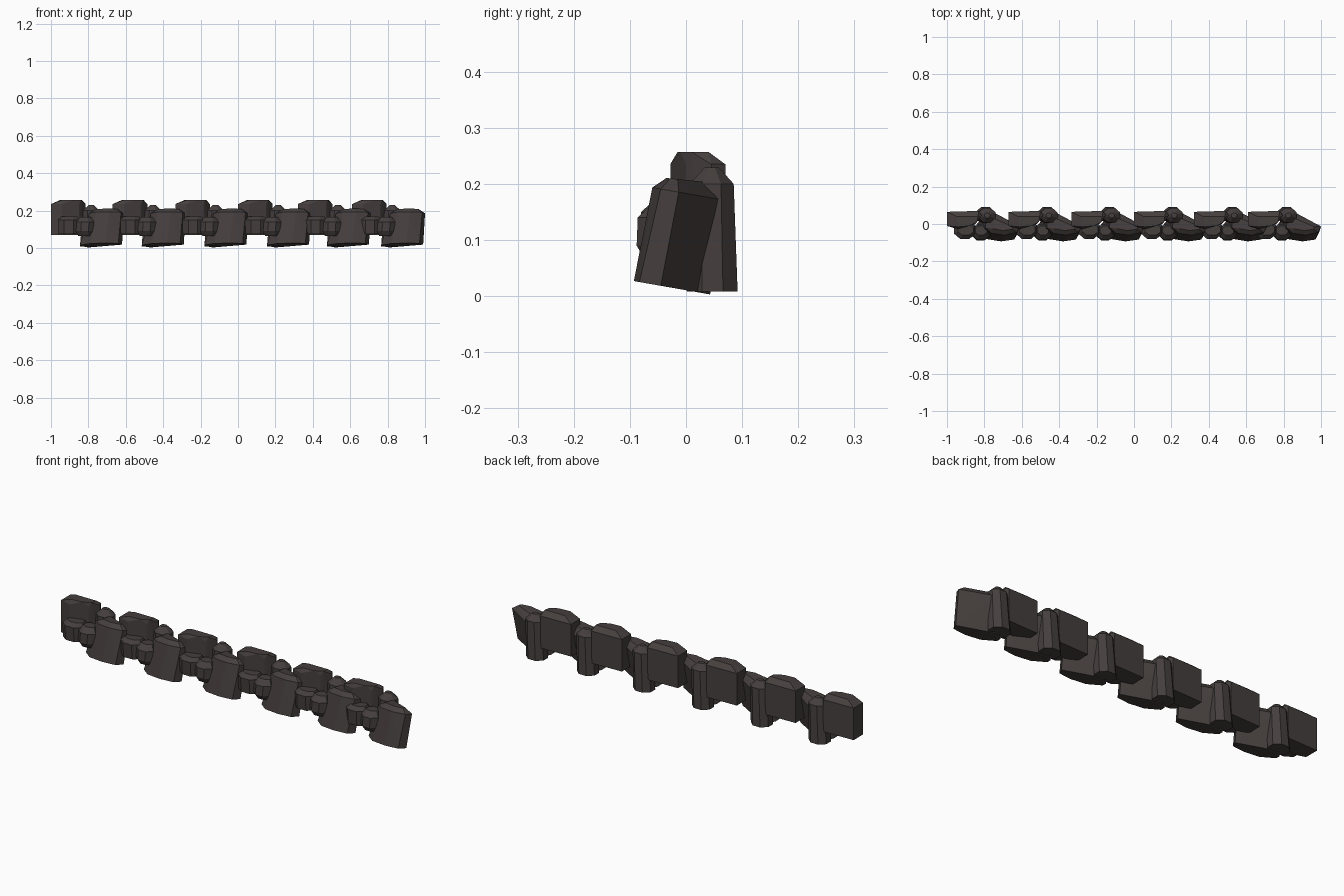
import bpy, bmesh

if "Cube" in bpy.data.objects:
    bpy.data.objects.remove(bpy.data.objects["Cube"])

stone = bpy.data.materials.new("dark_stone")
stone.diffuse_color = (0.06, 0.05, 0.048, 1)
stone.use_nodes = True
stone.node_tree.nodes["Principled BSDF"].inputs["Base Color"].default_value = stone.diffuse_color


def rock(name, x0, rings):
    """Faceted stone: convex hull round rings of (z, y-slope, outline)."""
    bm = bmesh.new()
    for z, slope, outline in rings:
        for x, y in outline:
            bm.verts.new((x0 + x, y, z + slope * y))
    out = bmesh.ops.convex_hull(bm, input=bm.verts)
    bmesh.ops.delete(bm, geom=[v for v in bm.verts if not v.link_faces], context='VERTS')
    bmesh.ops.dissolve_limit(bm, angle_limit=0.03, verts=bm.verts, edges=bm.edges)
    bmesh.ops.recalc_face_normals(bm, faces=bm.faces)
    me = bpy.data.meshes.new(name)
    bm.to_mesh(me)
    bm.free()
    me.materials.append(stone)
    ob = bpy.data.objects.new(name, me)
    bpy.context.collection.objects.link(ob)


def octagon(cx, cy, rx, ry):
    k = 0.42
    return [(cx + a * rx, cy + b * ry) for a, b in
            [(1, k), (k, 1), (-k, 1), (-1, k), (-1, -k), (-k, -1), (k, -1), (1, -k)]]


# Left edge of each stone cluster along the row
starts = [-1.0, -0.67, -0.335, 0.0, 0.32, 0.61]

for i, x in enumerate(starts, 1):
    # flat-backed upper slab with chamfered top
    slab = [(0, .065), (.17, .07), (.185, .045), (.15, .0), (.06, -.028), (0, -.01)]
    rock(f"back_slab_{i}", x, [
        (.07, 0, slab),
        (.235, 0, slab),
        (.257, 0, [(.05, .04), (.165, .04), (.16, .01), (.12, -.01), (.06, -.015)])])

    # leaning tall stone, flat face turned to the back right
    rock(f"tall_stone_{i}", x, [
        (.0105, -.175, [(.2, .043), (.38, -.045), (.36, -.083), (.29, -.093),
                        (.21, -.08), (.155, -.03), (.16, .0)]),
        (.183, -.175, [(.235, .07), (.39, -.013), (.375, -.045), (.31, -.06),
                       (.24, -.05), (.205, -.02), (.205, .03)]),
        (.207, -.1, [(.25, .03), (.355, -.015), (.35, -.028), (.3, -.035), (.245, -.025)])])

    # narrow rear pillar with pointed cap
    rock(f"rear_pillar_{i}", x, [
        (.008, 0, octagon(.205, .047, .05, .045)),
        (.2, 0, octagon(.215, .046, .045, .039)),
        (.229, 0, octagon(.215, .046, .015, .013))])

    # small boulders at the foot of the slab
    rock(f"left_boulder_{i}", x, [
        (.075, 0, octagon(.095, -.03, .058, .045)),
        (.15, 0, octagon(.095, -.03, .058, .05)),
        (.168, 0, octagon(.1, -.03, .042, .03))])
    rock(f"round_boulder_{i}", x, [
        (.065, 0, octagon(.18, -.045, .035, .028)),
        (.09, 0, octagon(.18, -.045, .048, .043)),
        (.14, 0, octagon(.183, -.043, .048, .043)),
        (.165, 0, octagon(.183, -.035, .03, .025))])
